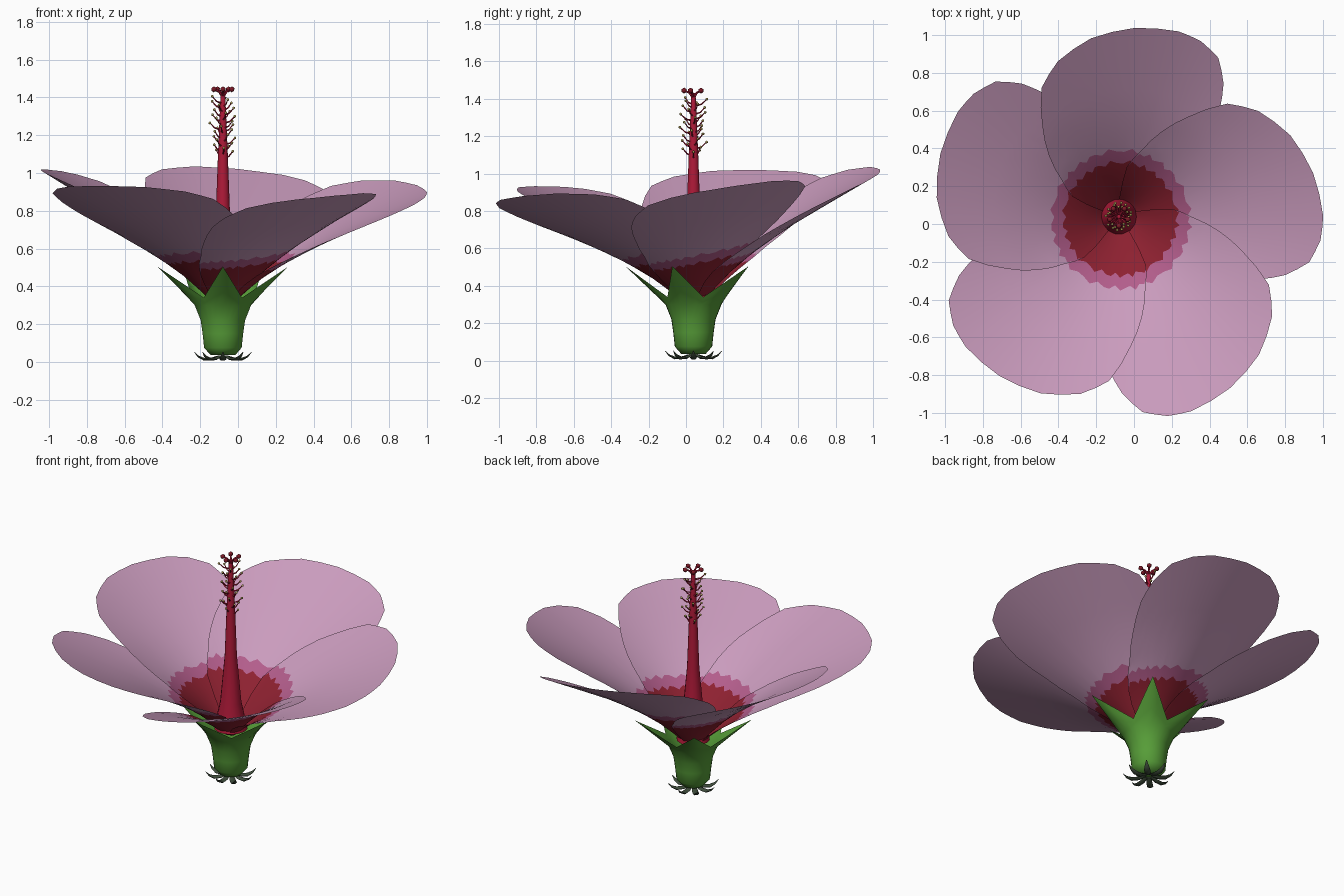
import bpy, bmesh, math, random
from mathutils import Vector, Matrix

random.seed(4)
if "Cube" in bpy.data.objects:
    bpy.data.objects.remove(bpy.data.objects["Cube"])

CENTRE = Vector((-0.08, 0.04, 0))


def material(name, rgb):
    m = bpy.data.materials.new(name)
    m.use_nodes = True
    m.diffuse_color = (*rgb, 1)
    m.node_tree.nodes["Principled BSDF"].inputs["Base Color"].default_value = (*rgb, 1)
    return m


PINK = material("petal pink", (0.59, 0.33, 0.51))
ROSE = material("rose band", (0.45, 0.11, 0.26))
MAROON = material("petal heart red", (0.27, 0.015, 0.03))
CRIMSON = material("column crimson", (0.43, 0.01, 0.04))
GREEN = material("calyx green", (0.095, 0.34, 0.04))
DARK_GREEN = material("bract dark green", (0.05, 0.075, 0.045))
OLIVE = material("anther olive", (0.38, 0.30, 0.08))
DARK_RED = material("stigma dark red", (0.2, 0.01, 0.02))


def finish(bm, name, mats, angle=60):
    """Turn a bmesh into a smooth shaded object on the flower axis."""
    me = bpy.data.meshes.new(name)
    bm.to_mesh(me)
    bm.free()
    for m in mats:
        me.materials.append(m)
    ob = bpy.data.objects.new(name, me)
    ob.location = CENTRE
    bpy.context.collection.objects.link(ob)
    bpy.ops.object.select_all(action='DESELECT')
    ob.select_set(True)
    bpy.context.view_layer.objects.active = ob
    bpy.ops.object.shade_smooth_by_angle(angle=math.radians(angle))
    return ob


def polar(r, a, z):
    return Vector((r * math.cos(a), r * math.sin(a), z))


def interp(table, x):
    for (x0, y0), (x1, y1) in zip(table, table[1:]):
        if x <= x1:
            return y0 + (y1 - y0) * max(0, (x - x0) / (x1 - x0))
    return table[-1][1]


def skin(bm, rows, closed=False):
    """Bridge rows of points with quads."""
    rows = [[bm.verts.new(p) for p in row] for row in rows]
    for a, b in zip(rows, rows[1:]):
        n = len(a)
        for i in range(n if closed else n - 1):
            k = (i + 1) % n
            bm.faces.new((a[i], a[k], b[k], b[i]))
    return rows


def tube(bm, path, radii, sides=6, flat=1.0):
    """Tapered tube along a path; flat squashes it vertically."""
    rows = []
    for i, p in enumerate(path):
        d = (path[min(i + 1, len(path) - 1)] - path[max(i - 1, 0)]).normalized()
        side = d.cross(Vector((0, 0, 1)))
        side = side.normalized() if side.length > 0.01 else Vector((1, 0, 0))
        up = side.cross(d)
        rows.append([p + radii[i] * (side * math.cos(t) + up * flat * math.sin(t))
                     for t in (math.tau * k / sides for k in range(sides))])
    rows = skin(bm, rows, True)
    bm.faces.new(rows[0][::-1])
    bm.faces.new(rows[-1])


def ball(bm, p, r):
    bmesh.ops.create_icosphere(bm, subdivisions=1, radius=r, matrix=Matrix.Translation(p))


# Petals: outline is reach by angle, height rises with reach and towards one side
OUTLINE = [(-70, .12), (-60, .26), (-48, .43), (-42, .59), (-36, .79), (-31, .91),
           (-25, 1.01), (-18, 1.05), (-11, 1.06), (2, 1.04), (15, 1.0), (27, .93),
           (36, .84), (45, .66), (53, .52), (61, .38), (70, .28), (76, .1)]
HEIGHT = [(.04, .3), (.15, .415), (.25, .5), (.4, .605), (.6, .725), (.8, .83), (1.06, .965)]
TILT = (Matrix.Translation((0, 0, .35)) @ Matrix.Rotation(.075, 4, Vector((.85, .53, 0)))
        @ Matrix.Translation((0, 0, -.35)))


def petal(name, heading):
    angles = []
    for (a, _), (b, _) in zip(OUTLINE, OUTLINE[1:]):
        angles += [a, (a + b) / 2]
    angles.append(OUTLINE[-1][0])
    rows = []
    for j, deg in enumerate(angles):
        reach = interp(OUTLINE, deg)
        wob = .014 * math.sin(j * 2.3)
        radii = [min(r, reach) for r in (.04, .12, .21, .3 + wob, .365 + wob)]
        radii += [radii[-1] + (reach - radii[-1]) * k / 6 for k in range(1, 7)]
        a = math.radians(deg)
        rows.append([polar(r, a + heading, interp(HEIGHT, r) + .13 * r * math.sin(a))
                     for r in radii])
    bm = bmesh.new()
    skin(bm, rows)
    # Colour by ring
    for i, f in enumerate(bm.faces):
        ring = i % (len(rows[0]) - 1)
        f.material_index = 2 if ring < 3 else 1 if ring == 3 else 0
    bmesh.ops.remove_doubles(bm, verts=bm.verts, dist=.0005)
    bmesh.ops.recalc_face_normals(bm, faces=bm.faces)
    if sum(f.normal.z for f in bm.faces) < 0:
        bmesh.ops.reverse_faces(bm, faces=bm.faces)
    bm.transform(TILT)
    finish(bm, name, [PINK, ROSE, MAROON])


for n, side in enumerate(("right", "front_right", "left", "back", "front_left")):
    names = ("front_left_petal", "left_petal", "back_petal", "right_petal", "front_right_petal")
    petal(names[n], math.radians(-59 + 72 * n))

# Calyx: cup that opens into five pointed sepals
COLS = 30
steps = COLS // 5
spin = math.radians(-90)
cup = [(.0, .035), (.065, .035), (.1, .075), (.108, .15), (.118, .22), (.15, .3)]
rows = [[polar(r, spin + math.tau * i / COLS, z) for i in range(COLS)] for r, z in cup]
rim = []
for i in range(COLS):
    k = round(i / steps)
    off = i - k * steps
    mid = spin + math.tau * k / 5
    tip = polar(.365, mid, .505)
    notch = polar(.172, mid + math.copysign(math.pi / 5, off), .34)
    rim.append(tip.lerp(notch, abs(off) / (steps / 2)))
rows += [[a.lerp(b, t) for a, b in zip(rows[-1], rim)] for t in (.33, .67, 1)]
bm = bmesh.new()
skin(bm, rows, True)
bmesh.ops.remove_doubles(bm, verts=bm.verts, dist=.0005)
bmesh.ops.recalc_face_normals(bm, faces=bm.faces)
finish(bm, "calyx", [GREEN])

# Bracts: small curled leaves under the calyx
bm = bmesh.new()
for i in range(8):
    a = math.tau * i / 8 + spin
    path = [polar(r, a, z) for r, z in ((.02, .03), (.06, .016), (.1, .014), (.13, .028), (.152, .052))]
    tube(bm, path, (.012, .018, .019, .012, .002), flat=.45)
finish(bm, "bracts", [DARK_GREEN])

# Central column
COLUMN = [(.33, .1), (.5, .064), (.8, .037), (1.1, .026), (1.4, .013), (1.43, .01)]
bm = bmesh.new()
tube(bm, [Vector((0, 0, z)) for z, _ in COLUMN], [r for _, r in COLUMN], 14)
finish(bm, "column", [CRIMSON])

# Stamens: curved filaments tipped with anthers, spiralling up the column
filaments, anthers = bmesh.new(), bmesh.new()
COUNT = 34
for i in range(COUNT):
    z = 1.08 + .3 * i / COUNT
    a = i * 2.4
    out = random.uniform(.045, .075)
    path = [polar(.01, a, z), polar(out * .6, a, z + .008), polar(out, a, z + .035)]
    tube(filaments, path, (.005, .004, .003), 4)
    ball(anthers, path[-1], .008)
finish(filaments, "stamen_filaments", [CRIMSON])
finish(anthers, "anthers", [OLIVE])

# Stigma: five short branches with round pads
branches, pads = bmesh.new(), bmesh.new()
for i in range(5):
    a = math.tau * i / 5 + spin
    path = [polar(.0, a, 1.4), polar(.022, a, 1.432), polar(.05, a, 1.443)]
    tube(branches, path, (.007, .006, .005), 5)
    ball(pads, path[-1], .016)
finish(branches, "stigma_branches", [CRIMSON])
finish(pads, "stigma_pads", [DARK_RED])
